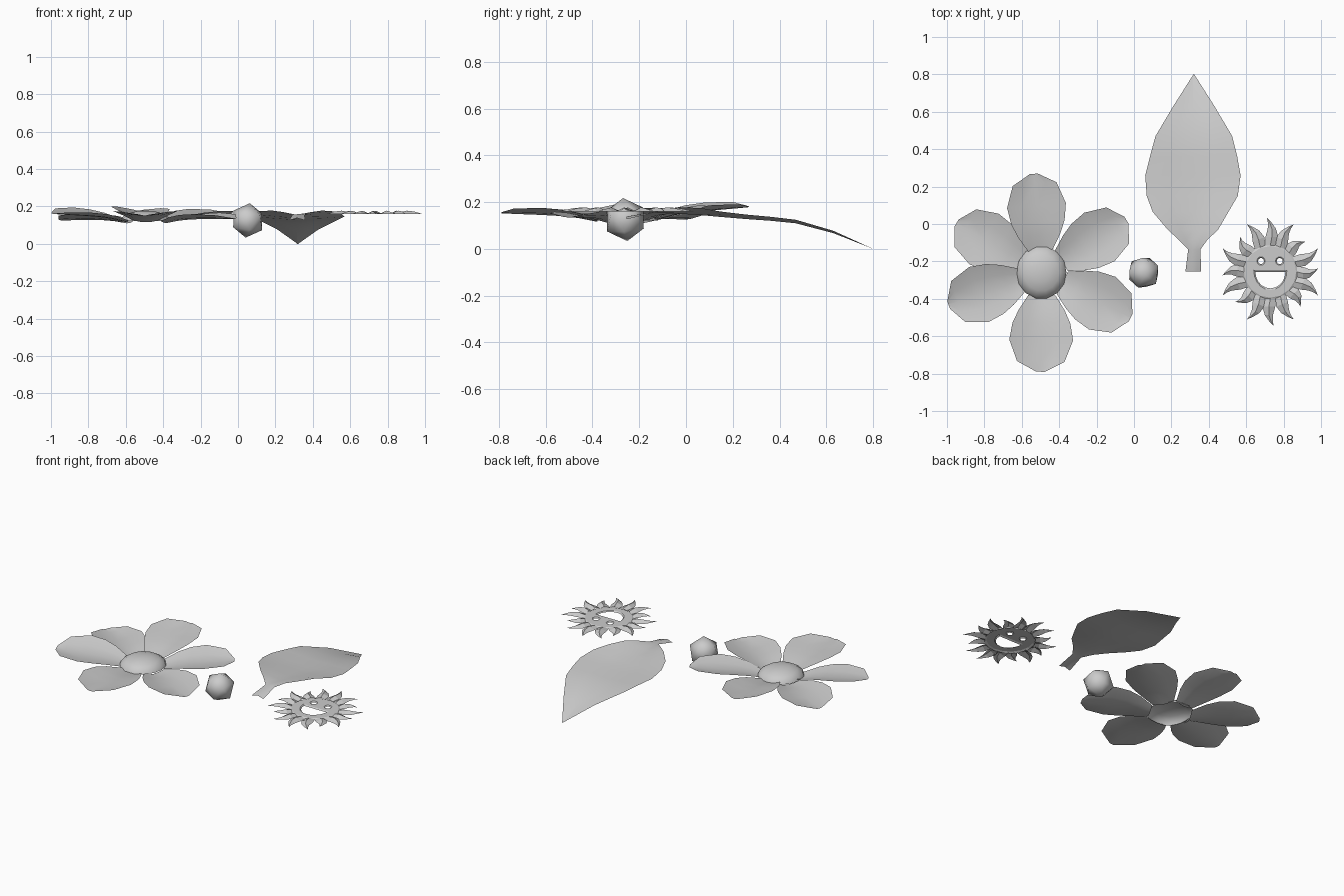
import bpy, bmesh, math
from mathutils import Vector, Matrix

if "Cube" in bpy.data.objects:
    bpy.data.objects.remove(bpy.data.objects["Cube"])


def finish(name, bm, smooth=True, face_up=False):
    bmesh.ops.remove_doubles(bm, verts=bm.verts, dist=0.0002)
    if face_up:
        for f in bm.faces:
            f.normal_update()
            if f.normal.z < 0:
                f.normal_flip()
    me = bpy.data.meshes.new(name)
    bm.to_mesh(me)
    bm.free()
    for p in me.polygons:
        p.use_smooth = smooth
    ob = bpy.data.objects.new(name, me)
    bpy.context.collection.objects.link(ob)
    return ob


def add_grid(bm, rows, closed=False):
    """Skin equal-length rows of points with quads."""
    vs = [[bm.verts.new(p) for p in row] for row in rows]
    n = len(rows[0])
    for a, b in zip(vs, vs[1:]):
        for i in range(n if closed else n - 1):
            j = (i + 1) % n
            bm.faces.new((a[i], a[j], b[j], b[i]))


# Flower petals: one cupped profile (distance, half width, mid height)
FC = Vector((-0.49, -0.26, 0))
PETAL = [(.12, .068, .118), (.20, .116, .136), (.27, .146, .146), (.36, .161, .153),
         (.475, .120, .160), (.53, .022, .164)]
# angle, length scale, width scale, lift at the tip, sideways roll
PETALS = [(95, 1.0, .98, .014, .006), (32, 1.0, .95, -.004, .006), (-27, 1.0, .98, -.030, .004),
          (-91, 1.0, 1.06, -.012, 0), (199, 1.0, .97, -.004, -.014), (150, 1.0, .97, -.038, .004)]
for k, (ang, ls, ws, lift, roll) in enumerate(PETALS):
    bm = bmesh.new()
    rot = Matrix.Rotation(math.radians(ang), 4, 'Z')
    add_grid(bm, [[FC + rot @ Vector((r * ls, w * ws * t, z + lift * r / .53
                   + (.03 * t * t + roll * t) * w / .16)) for t in (1, .5, 0, -.5, -1)]
                  for r, w, z in PETAL])
    finish("petal_%d" % (k + 1), bm, True, True)

# Flower centre: open shallow dome
bm = bmesh.new()
add_grid(bm, [[FC + Vector((-.005 + .134 * s * math.cos(a), .001 + .142 * s * math.sin(a), z))
               for a in [2 * math.pi * i / 14 for i in range(14)]]
              for s, z in ((1, .122), (.93, .142), (.7, .162), (.35, .175), (.0, .178))], True)
bmesh.ops.remove_doubles(bm, verts=bm.verts, dist=.0002)
finish("flower_centre", bm, True, True)

# Leaf: left edge x, right edge x, y, edge height, midrib height
LEAF = [(.275, .358, -.255, .126, .138), (.290, .356, -.135, .155, .158),
        (.24, .392, -.085, .170, .155), (.18, .45, -.03, .178, .150),
        (.10, .505, .065, .174, .144), (.068, .555, .15, .159, .136),
        (.06, .57, .26, .146, .127), (.085, .552, .36, .137, .120),
        (.115, .525, .47, .124, .109), (.21, .43, .63, .077, .067),
        (.318, .322, .80, 0, 0)]
bm = bmesh.new()
rows = []
for xl, xr, y, ze, zm in LEAF:
    xm = .315
    rows.append([(xl, y, ze), ((xl + xm) / 2, y, (ze + zm) / 2), (xm, y, zm),
                 ((xr + xm) / 2, y, (ze + zm) / 2), (xr, y, ze)])
add_grid(bm, rows)
finish("leaf", bm, True, True)

# Ball: low-poly icosahedron
bm = bmesh.new()
bmesh.ops.create_icosphere(bm, subdivisions=1, radius=.093,
                           matrix=Matrix.Translation((.052, -.26, .125))
                           @ Matrix.Rotation(.1, 4, 'X') @ Matrix.Rotation(.12, 4, 'Y')
                           @ Matrix.Rotation(.5, 4, 'Z'))
finish("ball", bm)

# Sun
SC = Vector((.729, -.256, 0))


def circle(cx, cy, r, n, z):
    return [SC + Vector((cx + r * math.cos(2 * math.pi * i / n),
                         cy + r * math.sin(2 * math.pi * i / n), z)) for i in range(n)]


def half_disc(g, z):
    """Smiling mouth outline grown by g."""
    pts = [(math.pi + math.pi * i / 10) for i in range(11)]
    return [SC + Vector(((.08 + g) * math.cos(a), g + (.088 + 2 * g) * math.sin(a), z))
            for a in pts]


# Sun face: flat plate with eye and mouth openings
ZF = .166
loops = [circle(0, 0, .138, 16, ZF), circle(-.05, .058, .023, 10, ZF),
         circle(.05, .058, .023, 10, ZF), half_disc(.009, ZF)]
bm = bmesh.new()
edges = []
for pts in loops:
    vs = [bm.verts.new(p) for p in pts]
    edges += [bm.edges.new((vs[i], vs[(i + 1) % len(vs)])) for i in range(len(vs))]
bmesh.ops.triangle_fill(bm, use_beauty=True, use_dissolve=False, edges=edges, normal=(0, 0, 1))
finish("sun_face", bm, False, True)

# Bevelled rims around the plate, eyes and mouth
for name, a, b in (("sun_rim", loops[0], circle(0, 0, .150, 16, .160)),
                   ("left_eye_rim", circle(-.05, .058, .016, 10, .160), loops[1]),
                   ("right_eye_rim", circle(.05, .058, .016, 10, .160), loops[2]),
                   ("mouth_rim", half_disc(0, .160), loops[3])):
    bm = bmesh.new()
    add_grid(bm, [b, a], True)
    finish(name, bm, False, True)

# Sun rays: ridged flames, alternately long and short, with curled tips
bm = bmesh.new()
for k in range(16):
    rot = Matrix.Rotation(math.radians(90 + 22.5 * k), 4, 'Z')
    reach = .290 if k % 4 == 0 else .282 if k % 2 else .245
    if k in (4, 12):
        reach = .255
    side = 1 if k % 4 < 2 else -1
    rows = []
    for t, w, sway, ridge in ((0, .030, 0, .008), (.3, .034, -.008, .017), (.6, .022, -.008, .013),
                              (.82, .010, .003, .006), (1, .0005, .018, 0)):
        r = .142 + (reach - .142) * t
        rows.append([SC + rot @ Vector((r, side * sway + s * w, .160 + (ridge if s == 0 else 0)))
                     for s in (1, 0, -1)])
    add_grid(bm, rows)
finish("sun_rays", bm, False, True)
